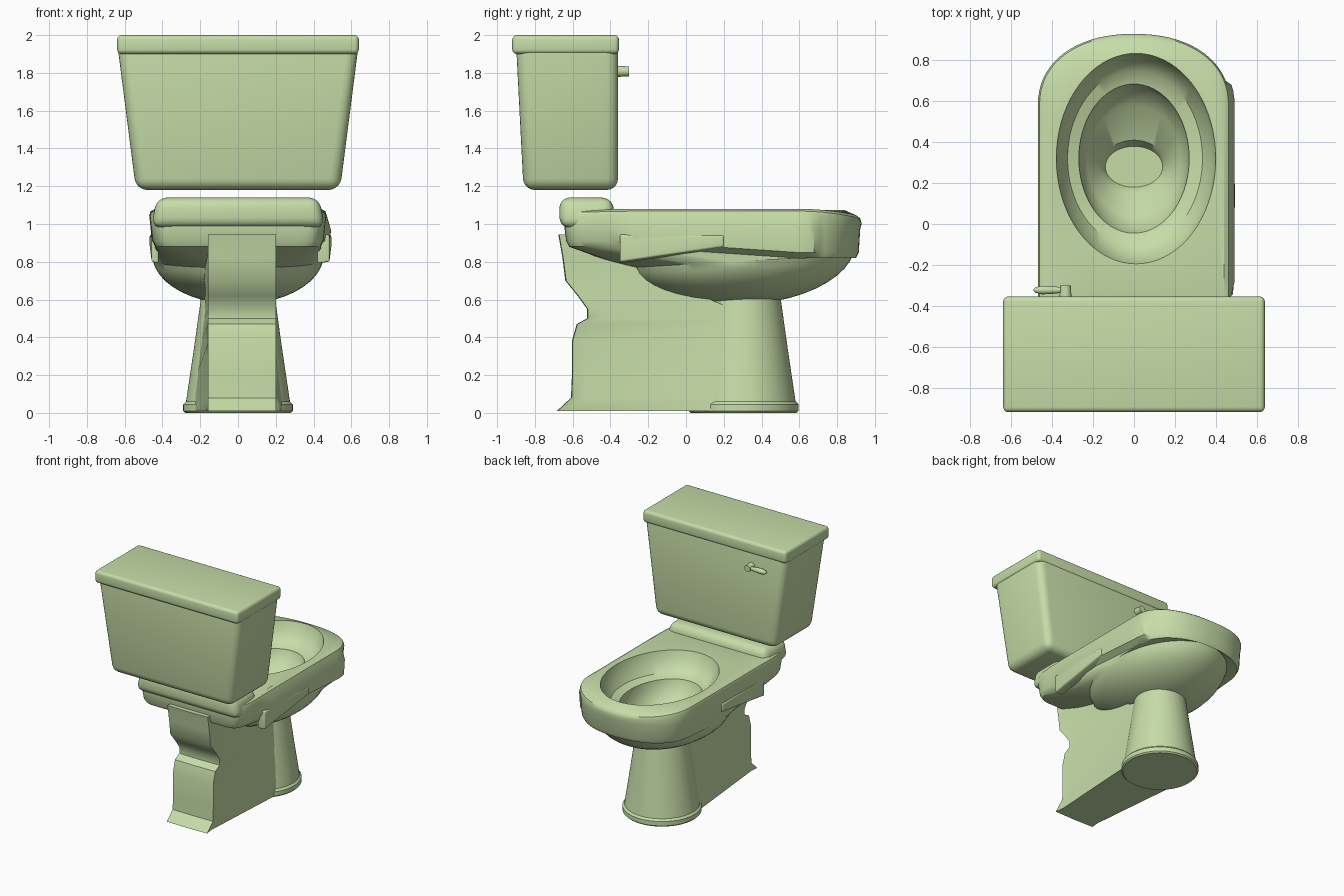
import bpy, bmesh
from math import sin, cos, pi, radians
from mathutils import Matrix

old = bpy.data.objects.get("Cube")
if old:
    bpy.data.objects.remove(old, do_unlink=True)

COLOR = (0.57, 0.72, 0.39, 1.0)
glaze = bpy.data.materials.new("pale_green_ceramic")
glaze.use_nodes = True
glaze.diffuse_color = COLOR
bsdf = next(n for n in glaze.node_tree.nodes if n.type == "BSDF_PRINCIPLED")
bsdf.inputs["Base Color"].default_value = COLOR
bsdf.inputs["Roughness"].default_value = 0.5

N = 72


def finish(name, bm, angle=35):
    bmesh.ops.recalc_face_normals(bm, faces=bm.faces)
    mesh = bpy.data.meshes.new(name)
    bm.to_mesh(mesh)
    bm.free()
    mesh.materials.append(glaze)
    mesh.shade_smooth()
    mesh.set_sharp_from_angle(angle=radians(angle))
    obj = bpy.data.objects.new(name, mesh)
    bpy.context.collection.objects.link(obj)
    return obj


def loft(name, rings, bevel=0.0, angle=35):
    """Skin a stack of closed rings and cap both ends."""
    bm = bmesh.new()
    rows = [[bm.verts.new(p) for p in ring] for ring in rings]
    n = len(rows[0])
    for a, b in zip(rows, rows[1:]):
        for i in range(n):
            bm.faces.new((a[i], a[(i + 1) % n], b[(i + 1) % n], b[i]))
    bm.faces.new(rows[0])
    bm.faces.new(rows[-1])
    if bevel:
        bmesh.ops.bevel(bm, geom=bm.edges[:], offset=bevel, segments=5,
                        profile=0.5, affect="EDGES", clamp_overlap=True)
    return finish(name, bm, angle)


def rect(x0, x1, y0, y1, z):
    return [(x0, y0, z), (x1, y0, z), (x1, y1, z), (x0, y1, z)]


def ellipse(rx, ry, cy, z, cx=0.0, shear=0.0):
    pts = []
    for i in range(N):
        t = 2 * pi * i / N
        y = cy + ry * sin(t)
        pts.append((cx + rx * cos(t), y, z + shear * (y - cy)))
    return pts


def rim_ring(inset, height, bulge=0.0):
    """Rounded front, nearly square back; height is a rule of y."""
    pts = []
    for i in range(N):
        t = 2 * pi * i / N
        c, s = cos(t), sin(t)
        power = 2 / 2.2 if s >= 0 else 2 / 14
        reach = 0.35 if s >= 0 else 1.23
        x = (0.47 - inset) * (1 if c > 0 else -1) * abs(c) ** power
        y = 0.58 + (reach - inset) * (1 if s > 0 else -1) * abs(s) ** power
        if x > 0.3 and -0.3 < y < 0.7:
            x += bulge
        pts.append((x, y, height(y)))
    return pts


def top_z(y):
    return 1.08 - 0.04 * max(0, (y - 0.6) / 0.33) ** 2 - 0.02 * max(0, -y - 0.3)


def low_z(y):
    k = min(1, max(0, (y + 0.3) / 0.8))
    return 0.88 - 0.06 * k


# Bowl: drain, basin, rim and outer hull in one skin
hull = [(cos(a), sin(a)) for a in (radians(d) for d in range(8, 88, 8))]
rings = [ellipse(0.14, 0.10, 0.28, 0.65), ellipse(0.16, 0.13, 0.28, 0.70),
         ellipse(0.23, 0.27, 0.31, 0.77), ellipse(0.265, 0.345, 0.32, 0.85),
         ellipse(0.27, 0.365, 0.32, 0.91), ellipse(0.33, 0.43, 0.32, 0.93, 0.005),
         ellipse(0.375, 0.49, 0.32, 1.0, 0.01), ellipse(0.39, 0.515, 0.32, 1.075, 0.01),
         rim_ring(0.03, top_z),
         rim_ring(0.008, lambda y: top_z(y) - 0.012),
         rim_ring(0.0, lambda y: top_z(y) - 0.035),
         rim_ring(0.008, lambda y: 0.97, 0.03),
         rim_ring(0.015, lambda y: low_z(y) + 0.03, 0.03),
         rim_ring(0.03, low_z)]
rings += [ellipse(0.455 * c, 0.605 * c, 0.285, 0.84 - 0.265 * s, shear=0.06 * c)
          for c, s in hull]
loft("bowl", rings)

# Raised ledge behind the seat area
loft("back_ledge", [rect(-0.46, 0.46, -0.67, -0.37, 0.98),
                    rect(-0.43, 0.43, -0.67, -0.39, 1.14)], bevel=0.055)

# Hanging side skirts under the rim
for side, outer in (("left", 0.495), ("right", 0.468)):
    s = 1 if side == "left" else -1
    ends = []
    for y, low, out in ((-0.35, 0.79, outer - 0.01), (0.2, 0.87, outer)):
        ends.append([(s * 0.42, y, low), (s * out, y, low + 0.01),
                     (s * out, y, 0.94), (s * 0.42, y, 0.96)])
    loft(side + "_skirt", ends, bevel=0.01)

# Front column with a foot band
loft("column", [ellipse(r, r, 0.305, z) for r, z in
                ((0.28, 0), (0.29, 0.01), (0.29, 0.045), (0.275, 0.06),
                 (0.235, 0.33), (0.195, 0.615))])

# Rear trunk: back edge, front edge and front half width at each height
trunk = [(0.01, -0.68, 0.26, 0.24), (0.08, -0.605, 0.26, 0.235),
         (0.2, -0.60, 0.26, 0.22), (0.38, -0.60, 0.26, 0.195),
         (0.47, -0.575, 0.26, 0.185), (0.50, -0.52, 0.26, 0.18),
         (0.55, -0.52, 0.25, 0.175), (0.62, -0.57, 0.08, 0.175),
         (0.70, -0.635, -0.18, 0.18), (0.82, -0.65, -0.2, 0.18),
         (0.945, -0.672, -0.2, 0.18)]
rings = []
for z, yb, yf, w in trunk:
    ym = yb + 0.07
    rings.append([(-0.16, yb, z), (0.02, yb - 0.004, z), (0.20, yb, z),
                  (0.19, ym, z), (w, yf, z), (-w, yf, z), (-0.155, ym, z)])
loft("trunk", rings, angle=40)

# Tank and lid
loft("tank", [rect(-0.54, 0.54, -0.86, -0.36, 1.18),
              rect(-0.64, 0.64, -0.90, -0.36, 1.96)], bevel=0.06)
loft("tank_lid", [rect(-0.64, 0.64, -0.92, -0.355, 1.9),
                  rect(-0.64, 0.64, -0.92, -0.355, 2.0)], bevel=0.025)

# Flush handle: stub on the tank and a teardrop lever
bm = bmesh.new()
bmesh.ops.create_cone(bm, cap_ends=True, segments=24, radius1=0.03, radius2=0.026,
                      depth=0.07, matrix=Matrix.Translation((-0.335, -0.337, 1.808))
                      @ Matrix.Rotation(-pi / 2, 4, "X"))
finish("handle_stub", bm)
lever = []
for x, r in ((-0.32, 0.012), (-0.36, 0.014), (-0.41, 0.02),
             (-0.45, 0.021), (-0.48, 0.014), (-0.492, 0.004)):
    lever.append([(x, -0.323 + r * cos(2 * pi * i / 16), 1.808 + r * sin(2 * pi * i / 16))
                  for i in range(16)])
loft("handle_lever", lever)
